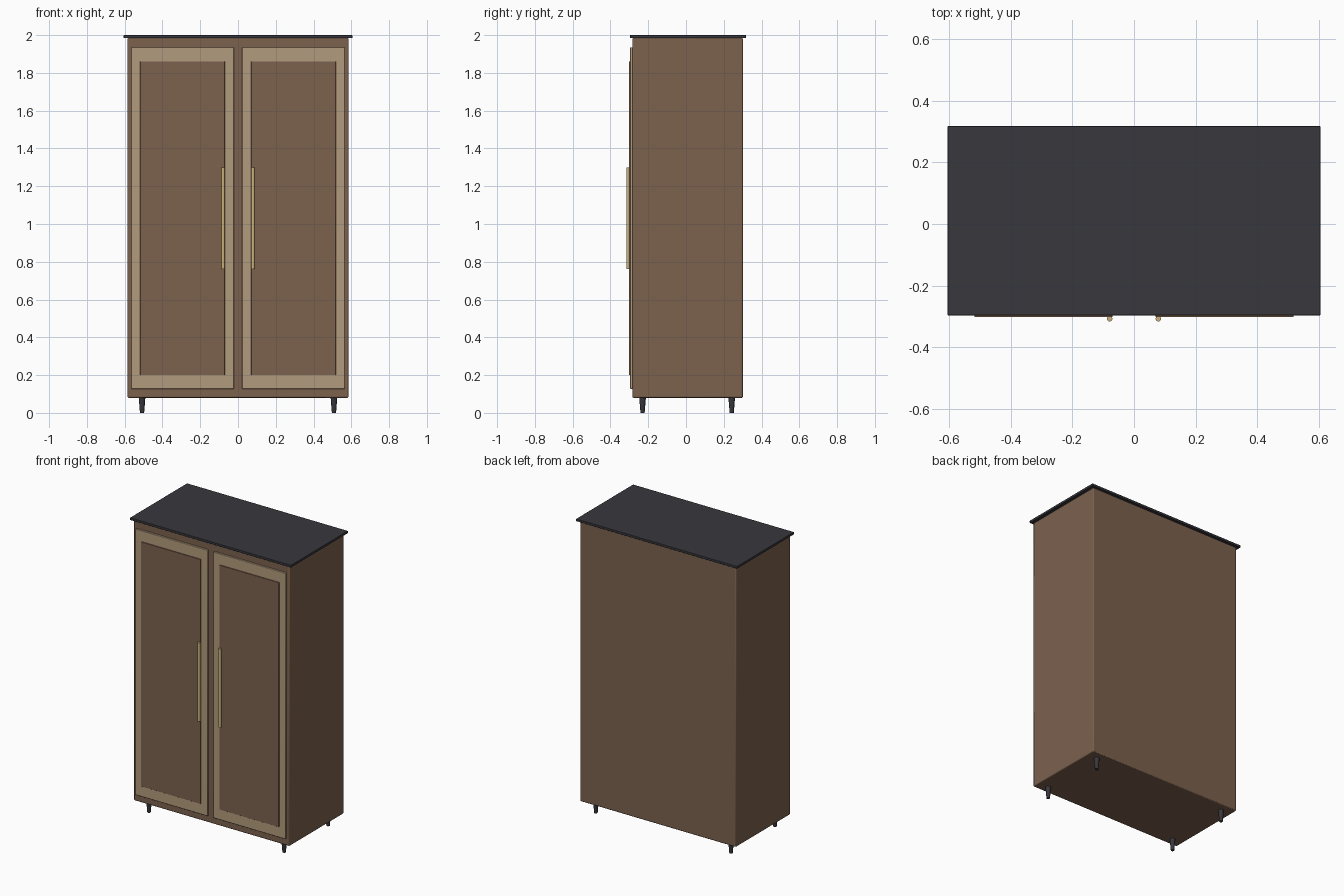
import bpy
import math

cube = bpy.data.objects.get("Cube")
if cube:
    bpy.data.objects.remove(cube, do_unlink=True)


def material(name, rgb):
    m = bpy.data.materials.new(name)
    m.use_nodes = True
    m.diffuse_color = (*rgb, 1)
    m.node_tree.nodes["Principled BSDF"].inputs["Base Color"].default_value = (*rgb, 1)
    return m


walnut = material("walnut brown", (0.2, 0.12, 0.076))
oak = material("pale oak", (0.45, 0.33, 0.205))
brass = material("soft brass", (0.6, 0.45, 0.2))
charcoal = material("charcoal", (0.04, 0.038, 0.046))


def finish(obj, name, mat, bevel):
    obj.name = name
    obj.data.materials.append(mat)
    if bevel:
        mod = obj.modifiers.new("soft edges", "BEVEL")
        mod.width = bevel
        mod.segments = 2
    bpy.ops.object.shade_smooth_by_angle(angle=math.radians(35))


def box(name, x, y, z, mat, bevel=0.0):
    """Box from (low, high) ranges on each axis."""
    bpy.ops.mesh.primitive_cube_add(size=1)
    obj = bpy.context.object
    obj.location = [(a + b) / 2 for a, b in (x, y, z)]
    obj.scale = [b - a for a, b in (x, y, z)]
    bpy.ops.object.transform_apply(location=False, rotation=False, scale=True)
    finish(obj, name, mat, bevel)


def rod(name, x, y, z, r_low, r_high, mat):
    """Upright round bar, tapered when the radii differ."""
    bpy.ops.mesh.primitive_cone_add(vertices=24, radius1=r_low, radius2=r_high,
                                    depth=z[1] - z[0], location=(x, y, sum(z) / 2))
    finish(bpy.context.object, name, mat, 0)


# Carcass and overhanging top
box("cabinet_body", (-0.585, 0.585), (-0.284, 0.301), (0.08, 1.985), walnut, 0.006)
box("top_board", (-0.605, 0.605), (-0.296, 0.317), (1.984, 2.0), charcoal, 0.002)

for side, s in (("left", 1), ("right", -1)):
    def span(a, b):
        return tuple(sorted((s * a, s * b)))

    # Door slab with a raised panel and a long pull
    box(side + "_door", span(0.022, 0.565), (-0.296, -0.28), (0.127, 1.935), oak, 0.003)
    box(side + "_door_panel", span(0.07, 0.518), (-0.302, -0.29), (0.2, 1.861), walnut, 0.001)
    rod(side + "_handle", s * 0.079, -0.307, (0.763, 1.298), 0.009, 0.009, brass)

    # Tapered feet
    for end, y in (("front", -0.23), ("back", 0.242)):
        rod(f"{end}_{side}_leg", s * 0.508, y, (0, 0.085), 0.011, 0.018, charcoal)
